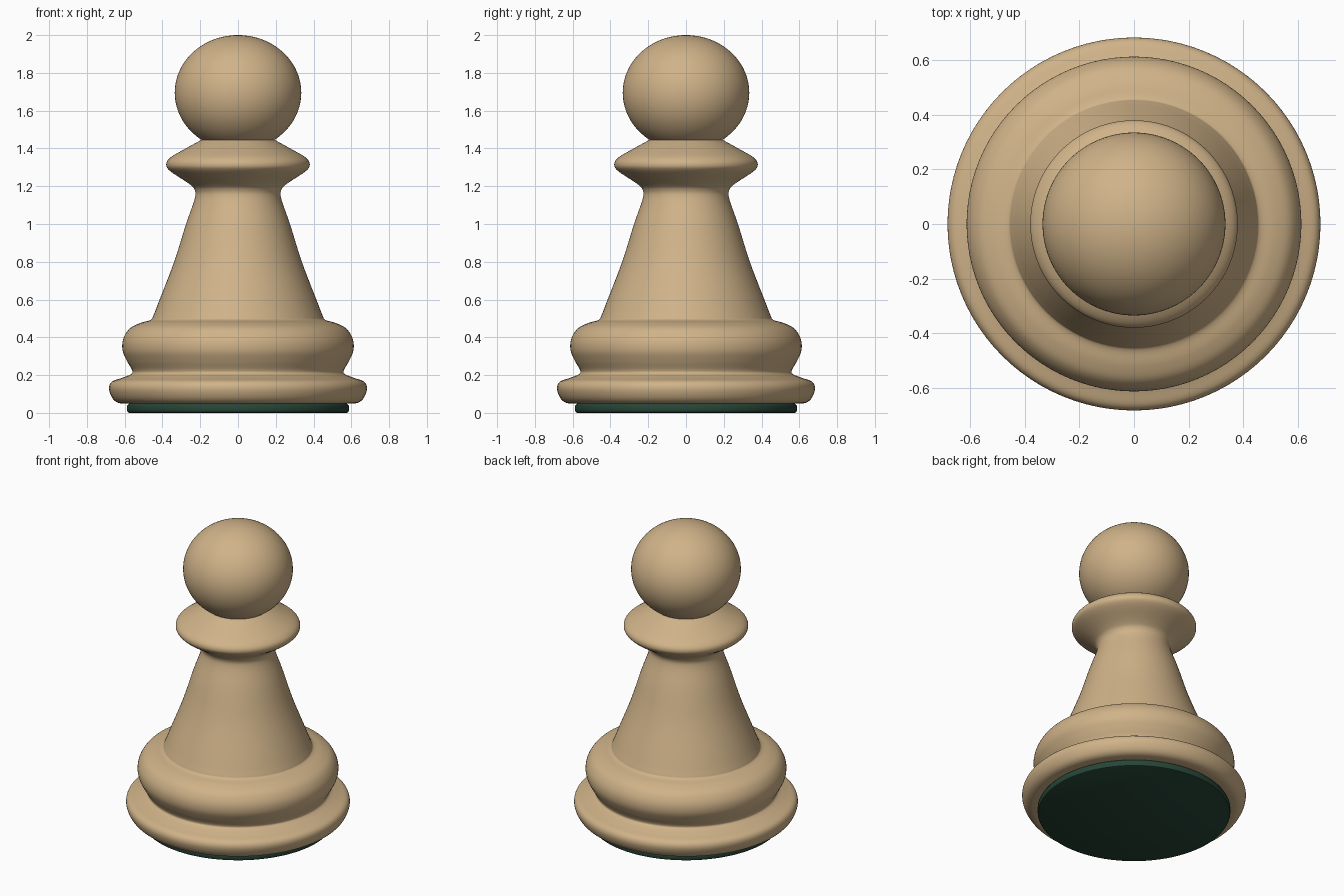
import bpy, math
from mathutils import Vector

if "Cube" in bpy.data.objects:
    bpy.data.objects.remove(bpy.data.objects["Cube"])


def material(name, rgb):
    m = bpy.data.materials.new(name)
    m.diffuse_color = (*rgb, 1)
    m.use_nodes = True
    m.node_tree.nodes["Principled BSDF"].inputs["Base Color"].default_value = m.diffuse_color
    return m


def smooth_profile(pts, steps=5):
    """Catmull-Rom curve through (radius, z) points."""
    p = [Vector(q) for q in pts]
    p = [p[0]] + p + [p[-1]]
    out = []
    for a, b, c, d in zip(p, p[1:], p[2:], p[3:]):
        for i in range(steps):
            t = i / steps
            out.append(0.5 * (2 * b + (c - a) * t + (2 * a - 5 * b + 4 * c - d) * t * t
                              + (3 * b - a - 3 * c + d) * t ** 3))
    return out + [p[-1]]


def lathe(name, profile, mat, n=96):
    """Revolve a bottom-to-top (radius, z) profile and cap both ends."""
    verts = [(r * math.cos(2 * math.pi * k / n), r * math.sin(2 * math.pi * k / n), z)
             for r, z in profile for k in range(n)]
    faces = [(i * n + k, i * n + (k + 1) % n, (i + 1) * n + (k + 1) % n, (i + 1) * n + k)
             for i in range(len(profile) - 1) for k in range(n)]
    top = (len(profile) - 1) * n
    faces += [tuple(reversed(range(n))), tuple(range(top, top + n))]
    me = bpy.data.meshes.new(name)
    me.from_pydata(verts, [], faces)
    ob = bpy.data.objects.new(name, me)
    bpy.context.collection.objects.link(ob)
    finish(ob, mat)


def finish(ob, mat):
    ob.data.materials.append(mat)
    bpy.ops.object.select_all(action='DESELECT')
    ob.select_set(True)
    bpy.context.view_layer.objects.active = ob
    bpy.ops.object.shade_smooth_by_angle(angle=math.radians(40))


wood = material("wood", (0.63, 0.45, 0.25))
green = material("felt", (0.02, 0.06, 0.038))

# Felt pad under the base
lathe("felt_pad", [(0.575, 0), (0.584, 0.004), (0.588, 0.013), (0.588, 0.035),
                   (0.582, 0.045), (0.57, 0.052)], green)

# Turned body: foot, bulge, tapered stem and collar
lathe("body", smooth_profile([
    (0.57, 0.05), (0.63, 0.052), (0.665, 0.078), (0.683, 0.128), (0.668, 0.165),
    (0.615, 0.185), (0.567, 0.205), (0.56, 0.225), (0.588, 0.275), (0.611, 0.33),
    (0.608, 0.39), (0.575, 0.445), (0.52, 0.475), (0.463, 0.492), (0.448, 0.515),
    (0.415, 0.60), (0.338, 0.80), (0.275, 1.00), (0.23, 1.13), (0.229, 1.18),
    (0.262, 1.215), (0.358, 1.279), (0.38, 1.315), (0.358, 1.352),
    (0.28, 1.398), (0.195, 1.445)]), wood)

# Slightly flattened ball head
bpy.ops.mesh.primitive_uv_sphere_add(segments=96, ring_count=48, radius=1)
head = bpy.context.object
head.name = "head"
for v in head.data.vertices:
    v.co = (v.co.x * 0.335, v.co.y * 0.335, 1.695 + v.co.z * 0.305)
finish(head, wood)
